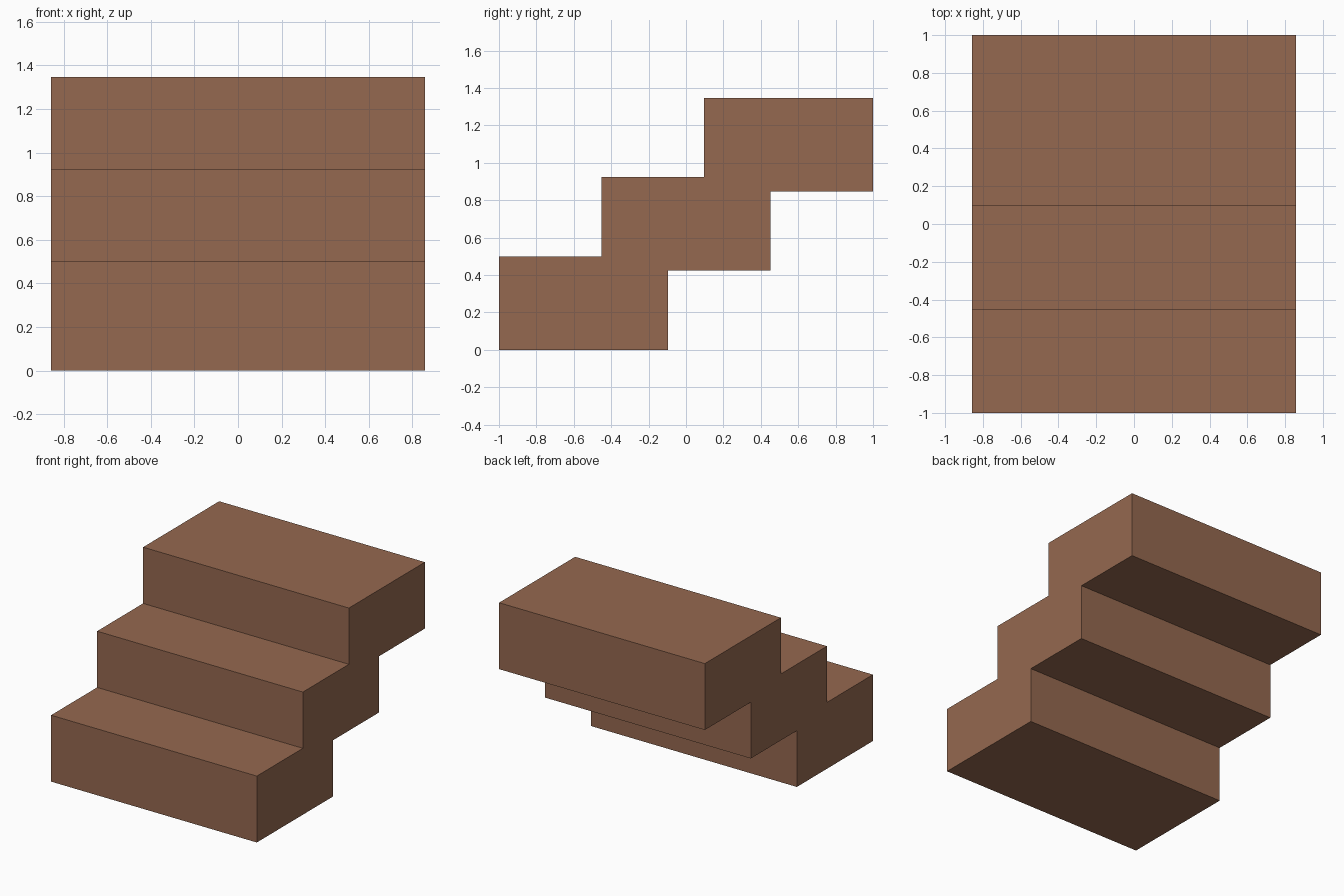
import bpy
import bmesh

cube = bpy.data.objects.get("Cube")
if cube:
    bpy.data.objects.remove(cube, do_unlink=True)

HALF_WIDTH = 0.857
DEPTH, HEIGHT = 0.905, 0.5      # one step block
RUN, RISE = 0.5475, 0.4235      # offset between blocks
STEPS = 3

# Brown wood colour
brown = bpy.data.materials.new("brown_wood")
brown.use_nodes = True
color = (0.30, 0.14, 0.08, 1)
brown.diffuse_color = color
brown.node_tree.nodes["Principled BSDF"].inputs["Base Color"].default_value = color

# Side profile: up the treads at the front, down the stepped underside at the back
front, back = [], []
for i in range(STEPS):
    y, z = -1 + i * RUN, i * RISE
    low = z if i == 0 else z - RISE + HEIGHT
    front += [(y, low), (y, z + HEIGHT)]
    high = z + HEIGHT if i == STEPS - 1 else z + RISE
    back += [(y + DEPTH, z), (y + DEPTH, high)]
profile = front + back[::-1]

# Extrude the profile across the width
bm = bmesh.new()
side = bm.faces.new([bm.verts.new((-HALF_WIDTH, y, z)) for y, z in profile])
extruded = bmesh.ops.extrude_face_region(bm, geom=[side], use_keep_orig=True)
moved = [v for v in extruded["geom"] if isinstance(v, bmesh.types.BMVert)]
bmesh.ops.translate(bm, verts=moved, vec=(2 * HALF_WIDTH, 0, 0))
bmesh.ops.recalc_face_normals(bm, faces=bm.faces)

mesh = bpy.data.meshes.new("stair_steps")
bm.to_mesh(mesh)
bm.free()
mesh.materials.append(brown)
stairs = bpy.data.objects.new("stair_steps", mesh)
bpy.context.collection.objects.link(stairs)
